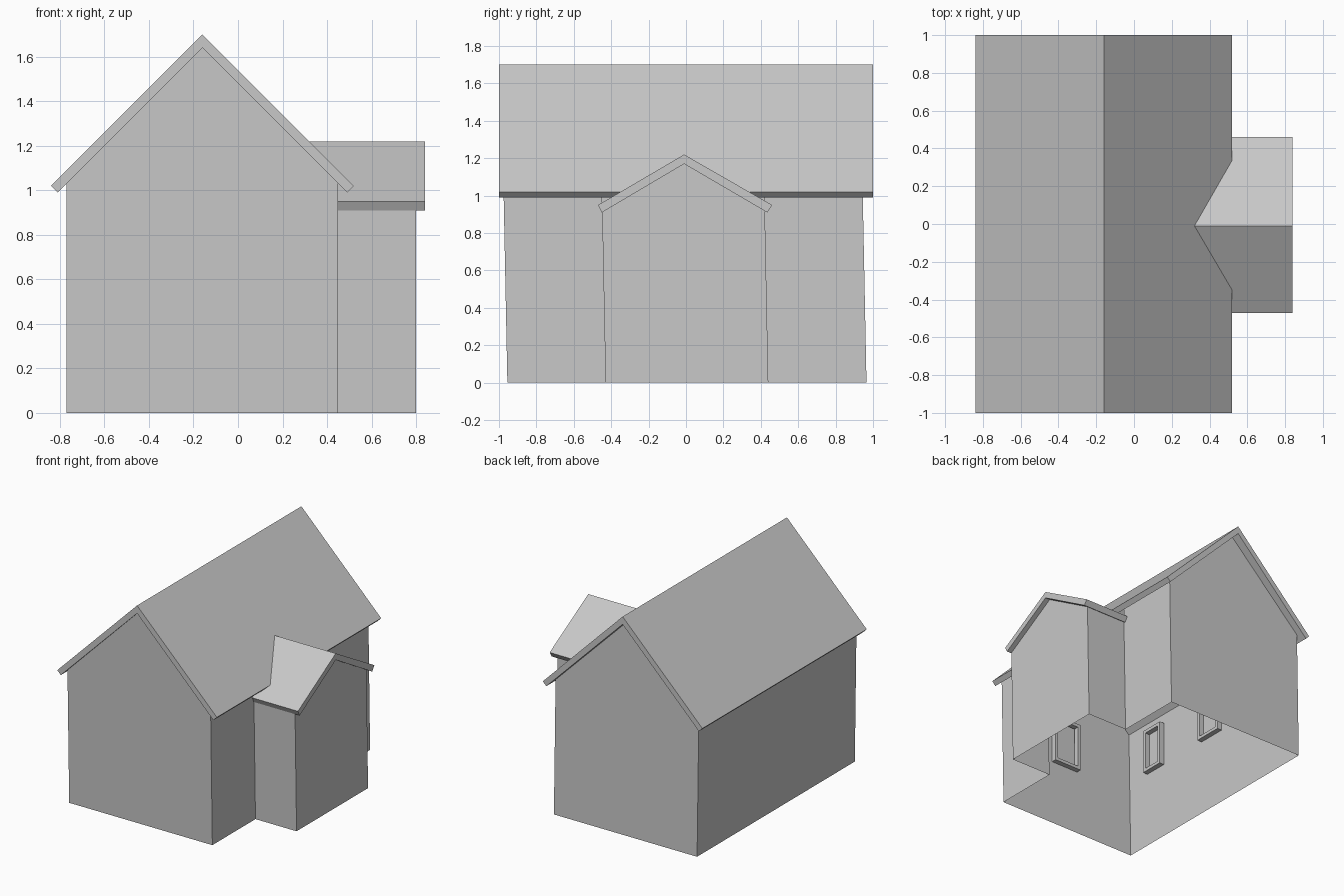
import bpy, bmesh
from mathutils import Vector

if "Cube" in bpy.data.objects:
    bpy.data.objects.remove(bpy.data.objects["Cube"])

grey = bpy.data.materials.new("light_grey")
grey.diffuse_color = (0.58, 0.58, 0.58, 1)
grey.use_nodes = True
grey.node_tree.nodes["Principled BSDF"].inputs["Base Color"].default_value = grey.diffuse_color

LEAN = -0.02                      # walls lean slightly toward the front
X0, X1, XW = -0.77, 0.45, 0.80    # left wall, right wall, wing end
Y0, Y1 = -0.955, 0.965            # main front and back
W0, W1 = -0.43, 0.44              # wing front and back
RX, RY = -0.16, 0.005             # ridge lines of main body and wing
EAVE, PEAK = 1.03, 1.645
WEAVE, WPEAK = 0.925, 1.175


def finish(name, bm):
    mesh = bpy.data.meshes.new(name)
    bm.to_mesh(mesh)
    bm.free()
    mesh.materials.append(grey)
    obj = bpy.data.objects.new(name, mesh)
    bpy.context.collection.objects.link(obj)
    return obj


def panel(bm, pts, outward):
    """Single wall face, leaned and wound so it faces outward."""
    face = bm.faces.new([bm.verts.new((x, y + LEAN * z, z)) for x, y, z in pts])
    face.normal_update()
    if face.normal.dot(Vector(outward)) < 0:
        face.normal_flip()


def prism(name, ring_a, ring_b):
    """Closed solid between two matching outlines."""
    bm = bmesh.new()
    a = [bm.verts.new(p) for p in ring_a]
    b = [bm.verts.new(p) for p in ring_b]
    n = len(a)
    bm.faces.new(a)
    bm.faces.new(b[::-1])
    for i in range(n):
        bm.faces.new((a[i], b[i], b[(i + 1) % n], a[(i + 1) % n]))
    bmesh.ops.recalc_face_normals(bm, faces=bm.faces)
    return finish(name, bm)


# Main walls: open underneath, with a gap where the wing joins
bm = bmesh.new()
for y, d in ((Y0, -1), (Y1, 1)):
    panel(bm, [(X0, y, 0), (X1, y, 0), (X1, y, EAVE), (RX, y, PEAK), (X0, y, EAVE)], (0, d, 0))
panel(bm, [(X0, Y0, 0), (X0, Y1, 0), (X0, Y1, EAVE), (X0, Y0, EAVE)], (-1, 0, 0))
for a, b in ((Y0, W0), (W1, Y1)):
    panel(bm, [(X1, a, 0), (X1, b, 0), (X1, b, EAVE), (X1, a, EAVE)], (1, 0, 0))
bmesh.ops.remove_doubles(bm, verts=bm.verts, dist=0.0005)
finish("main_walls", bm)

# Wing walls
bm = bmesh.new()
for y, d in ((W0, -1), (W1, 1)):
    panel(bm, [(X1, y, 0), (XW, y, 0), (XW, y, WEAVE), (X1, y, WEAVE)], (0, d, 0))
panel(bm, [(XW, W0, 0), (XW, W1, 0), (XW, W1, WEAVE), (XW, RY + 0.01, WPEAK), (XW, W0, WEAVE)], (1, 0, 0))
bmesh.ops.remove_doubles(bm, verts=bm.verts, dist=0.0005)
finish("wing_walls", bm)

# Main roof: chevron slab along y
main = [(-0.84, 1.02), (RX, 1.70), (0.52, 1.02), (0.49, 0.99), (RX, 1.64), (-0.81, 0.99)]
prism("main_roof", [(x, -1, z) for x, z in main], [(x, 1, z) for x, z in main])

# Wing roof: chevron slab along x, inner end tucked under the main roof
wing = [(-0.47, 0.95), (-0.01, 1.22), (0.46, 0.95), (0.435, 0.91), (-0.01, 1.17), (-0.45, 0.91)]
prism("wing_roof", [(0.31 if z > 1 else 0.45, y, z) for y, z in wing],
      [(0.84, y, z) for y, z in wing])


# Window frames on the inside of the walls
def frame(name, a0, a1, z0, z1, place):
    bm = bmesh.new()
    t, depth = 0.025, 0.04
    rings = []
    for m, d in ((0, 0), (t, 0), (t, depth), (0, depth)):
        corners = ((a0 + m, z0 + m), (a1 - m, z0 + m), (a1 - m, z1 - m), (a0 + m, z1 - m))
        rings.append([bm.verts.new(place(a, d, z)) for a, z in corners])
    for r in range(4):
        p, q = rings[r], rings[(r + 1) % 4]
        for i in range(4):
            j = (i + 1) % 4
            bm.faces.new((p[i], p[j], q[j], q[i]))
    bmesh.ops.recalc_face_normals(bm, faces=bm.faces)
    finish(name, bm)


frame("front_window_frame", -0.26, -0.02, 0.52, 0.90, lambda a, d, z: (a, -0.96 + d, z))
for i, (a, b) in enumerate(((-0.76, -0.57), (-0.14, 0.09))):
    frame(f"left_window_frame_{i + 1}", a, b, 0.60, 0.95, lambda a, d, z: (-0.765 + d, a, z))
